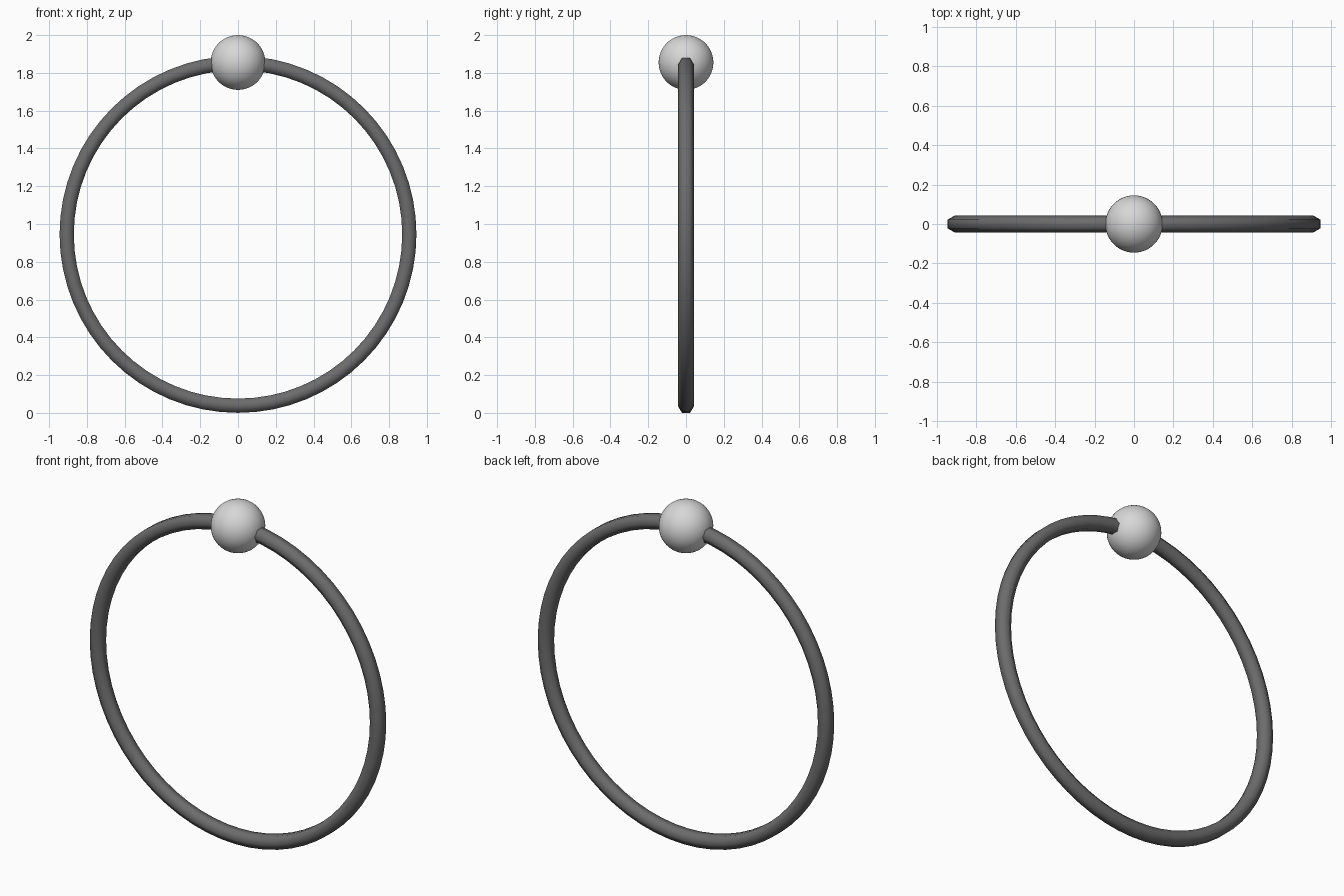
import bpy, bmesh, math
from mathutils import Vector

if "Cube" in bpy.data.objects:
    bpy.data.objects.remove(bpy.data.objects["Cube"])

RING_R = 0.907      # centre line radius
TUBE_R = 0.0435     # hexagonal tube radius
CENTRE_Z = 0.945
BALL_R = 0.145


def material(name, value):
    m = bpy.data.materials.new(name)
    m.diffuse_color = (value, value, value, 1)
    m.use_nodes = True
    m.node_tree.nodes["Principled BSDF"].inputs["Base Color"].default_value = m.diffuse_color
    return m


def finish(bm, name, mat):
    bmesh.ops.recalc_face_normals(bm, faces=bm.faces)
    for f in bm.faces:
        f.smooth = True
    me = bpy.data.meshes.new(name)
    bm.to_mesh(me)
    bm.free()
    me.materials.append(mat)
    ob = bpy.data.objects.new(name, me)
    bpy.context.collection.objects.link(ob)
    return ob


# Ring: six-sided section, points facing front and back, spun about the y axis
bm = bmesh.new()
section = [bm.verts.new((RING_R + TUBE_R * math.sin(i * math.pi / 3),
                         TUBE_R * math.cos(i * math.pi / 3), CENTRE_Z))
           for i in range(6)]
edges = [bm.edges.new((section[i], section[(i + 1) % 6])) for i in range(6)]
bmesh.ops.spin(bm, geom=section + edges, cent=Vector((0, 0, CENTRE_Z)),
               axis=Vector((0, 1, 0)), angle=math.tau, steps=64)
bmesh.ops.remove_doubles(bm, verts=bm.verts, dist=1e-4)
finish(bm, "ring", material("dark grey metal", 0.15))

# Ball threaded on the top of the ring
bm = bmesh.new()
bmesh.ops.create_uvsphere(bm, u_segments=48, v_segments=24, radius=BALL_R)
bmesh.ops.translate(bm, verts=bm.verts, vec=(0, 0, 2 - BALL_R))
finish(bm, "ball", material("light grey metal", 0.68))
